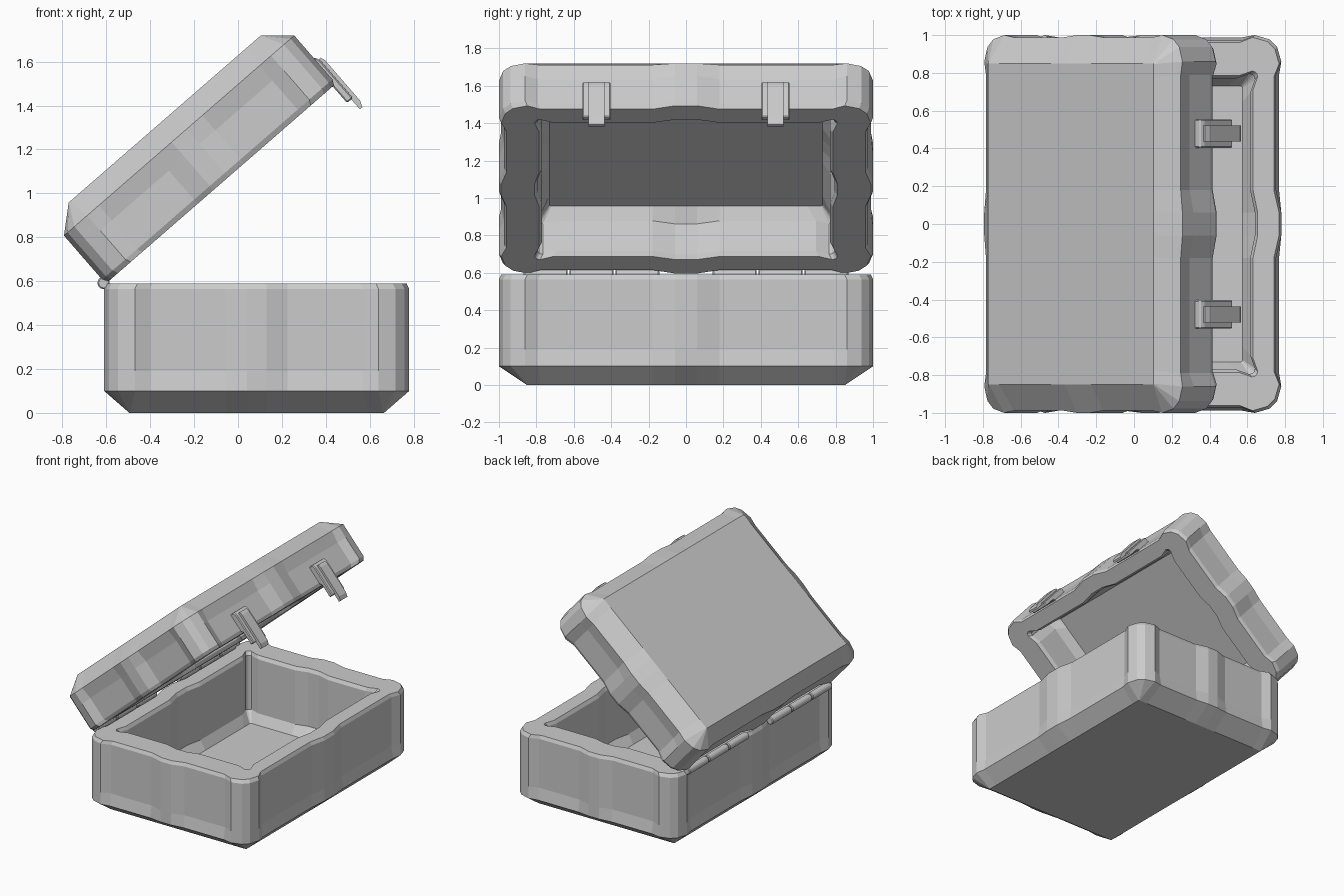
import bpy, bmesh, math
from mathutils import Matrix, Vector

if "Cube" in bpy.data.objects:
    bpy.data.objects.remove(bpy.data.objects["Cube"])

HX, HY = 0.695, 1.0
TILT = math.radians(41)


def outline(hx, hy, cut, rec):
    """Chamfer-cornered rectangle with a rib mid-side and recessed panels between."""
    k = cut * 0.29
    q = [(hx, .06), (hx - rec, .18), (hx - rec, hy - cut - .07), (hx, hy - cut),
         (hx - k * .55, hy - k * 1.55), (hx - k * 1.55, hy - k * .55),
         (hx - cut, hy), (hx - cut - .07, hy - rec), (.14, hy - rec), (.045, hy)]
    left = [(-x, y) for x, y in reversed(q)]
    half = q + left
    return half + [(-x, -y) for x, y in half]


def make_object(name, bm, matrix):
    bmesh.ops.recalc_face_normals(bm, faces=bm.faces)
    mesh = bpy.data.meshes.new(name)
    bm.to_mesh(mesh)
    bm.free()
    ob = bpy.data.objects.new(name, mesh)
    ob.matrix_world = matrix
    bpy.context.collection.objects.link(ob)
    return ob


def shell(name, h, matrix, flip=False):
    """Hollow tray, open at z = h; flipped it becomes a lid."""
    ix, iy = HX - .125, HY - .19
    rings = [(0, HX - .115, HY - .15, .004, 0),
             (.10, HX, HY, .14, .012),
             (.19, HX, HY, .14, .028),
             (h - .025, HX, HY, .14, .028),
             (h, HX - .012, HY - .012, .14, .028),
             (h, ix, iy, .03, .025),
             (h - .025, ix - .015, iy - .015, .03, .025),
             (.15, ix - .015, iy - .015, .03, .025),
             (.08, ix - .08, iy - .08, .01, 0)]
    bm = bmesh.new()
    loops = []
    for z, hx, hy, cut, rec in rings:
        zz = h - z if flip else z
        loops.append([bm.verts.new((x, y, zz)) for x, y in outline(hx, hy, cut, rec)])
    n = len(loops[0])
    for a, b in zip(loops, loops[1:]):
        for i in range(n):
            j = (i + 1) % n
            bm.faces.new((a[i], a[j], b[j], b[i]))
    bm.faces.new(loops[0])
    bm.faces.new(loops[-1])
    return make_object(name, bm, matrix)


def prism(name, profile, y, width, matrix, bevel=0.0):
    """Extrude an (x, z) profile along y, centred on y."""
    bm = bmesh.new()
    f = bm.faces.new([bm.verts.new((x, y - width / 2, z)) for x, z in profile])
    ext = bmesh.ops.extrude_face_region(bm, geom=[f])
    bmesh.ops.translate(bm, vec=Vector((0, width, 0)),
                        verts=[v for v in ext["geom"] if isinstance(v, bmesh.types.BMVert)])
    if bevel:
        bmesh.ops.bevel(bm, geom=bm.edges[:], offset=bevel, segments=1, affect='EDGES')
    return make_object(name, bm, matrix)


# Base tray and the tilted lid
shell("base_tray", .59, Matrix.Translation((.085, 0, 0)))
hinge_frame = Matrix.Translation((-.595, 0, .595)) @ Matrix.Rotation(-TILT, 4, 'Y')
shell("lid", .39, hinge_frame @ Matrix.Translation((.685, 0, 0)), flip=True)

plate = [(1.335, .155), (1.385, .155), (1.395, .13), (1.395, -.10), (1.36, -.10), (1.36, .0), (1.335, .03)]
tongue = [(1.385, .135), (1.405, .135), (1.412, .11), (1.412, -.13), (1.40, -.16), (1.385, -.16)]
barrel = [(.03 * math.cos(a), .03 * math.sin(a)) for a in (math.tau * i / 8 for i in range(8))]

for side, s in (("left", -1), ("right", 1)):
    # Latch: backing plate with a narrower raised tongue
    prism(f"latch_plate_{side}", plate, s * .478, .15, hinge_frame, .006)
    prism(f"latch_tongue_{side}", tongue, s * .478, .085, hinge_frame)
    # Three-knuckle hinge barrel
    for i in range(3):
        prism(f"hinge_knuckle_{side}_{i + 1}", barrel, s * (.26 + i * .245), .235,
              Matrix.Translation((-.612, 0, .592)), .006)
